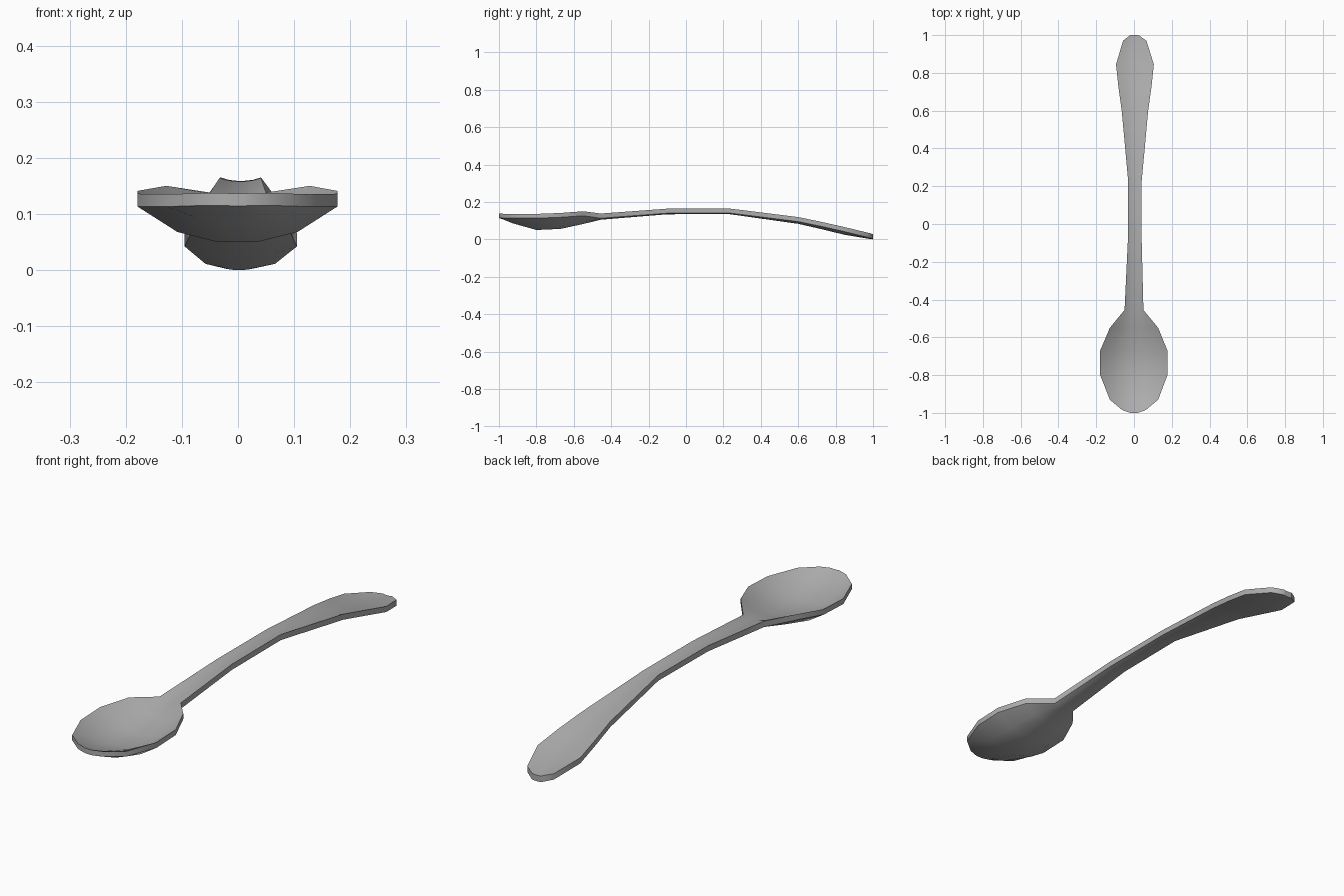
import bpy, bmesh

metal = bpy.data.materials.new("grey_metal")
metal.diffuse_color = (0.42, 0.42, 0.42, 1)

# Stations along the spoon: y, x offset, half width, rim z, dish depth, thickness
STATIONS = [
    (-1.0, 0, 0.02, 0.137, 0.001, 0.022),
    (-0.985, 0, 0.062, 0.137, 0.006, 0.022),
    (-0.93, 0, 0.128, 0.135, 0.026, 0.022),
    (-0.80, -0.001, 0.178, 0.136, 0.063, 0.023),
    (-0.67, -0.001, 0.178, 0.141, 0.062, 0.023),
    (-0.55, 0, 0.128, 0.150, 0.044, 0.024),
    (-0.455, 0, 0.05, 0.138, 0.008, 0.025),
    (-0.10, 0.004, 0.037, 0.164, 0.006, 0.024),
    (0.23, 0.005, 0.036, 0.165, 0.006, 0.024),
    (0.60, 0.005, 0.070, 0.119, 0.012, 0.024),
    (0.73, 0.005, 0.088, 0.092, 0.015, 0.024),
    (0.845, 0.005, 0.100, 0.066, 0.017, 0.024),
    (0.97, 0.004, 0.062, 0.036, 0.007, 0.025),
    (1.0, 0.002, 0.022, 0.028, 0.002, 0.026),
]
# Dished cross section: fraction of half width, fraction of depth
SECTION = [(-1, 0), (-0.6, 0.72), (-0.2, 1), (0.2, 1), (0.6, 0.72), (1, 0)]

# Closed loops (top left to right, then bottom right to left), skinned and capped
bm = bmesh.new()
rings = []
for y, cx, w, z, d, t in STATIONS:
    top = [bm.verts.new((cx + u * w, y, z - f * d)) for u, f in SECTION]
    low = [bm.verts.new((cx + u * w, y, z - f * d - t)) for u, f in reversed(SECTION)]
    rings.append(top + low)
for a, b in zip(rings, rings[1:]):
    n = len(a)
    for i in range(n):
        j = (i + 1) % n
        bm.faces.new((a[i], a[j], b[j], b[i]))
m = len(SECTION)
for ring in (rings[0], rings[-1]):
    for i in range(m - 1):
        bm.faces.new((ring[i], ring[i + 1], ring[-2 - i], ring[-1 - i]))
bmesh.ops.recalc_face_normals(bm, faces=bm.faces)

mesh = bpy.data.meshes.new("spoon")
bm.to_mesh(mesh)
bm.free()
mesh.materials.append(metal)
spoon = bpy.data.objects.new("spoon", mesh)
bpy.context.collection.objects.link(spoon)
bpy.context.view_layer.objects.active = spoon
spoon.select_set(True)
bpy.ops.object.shade_smooth_by_angle(angle=0.7)
